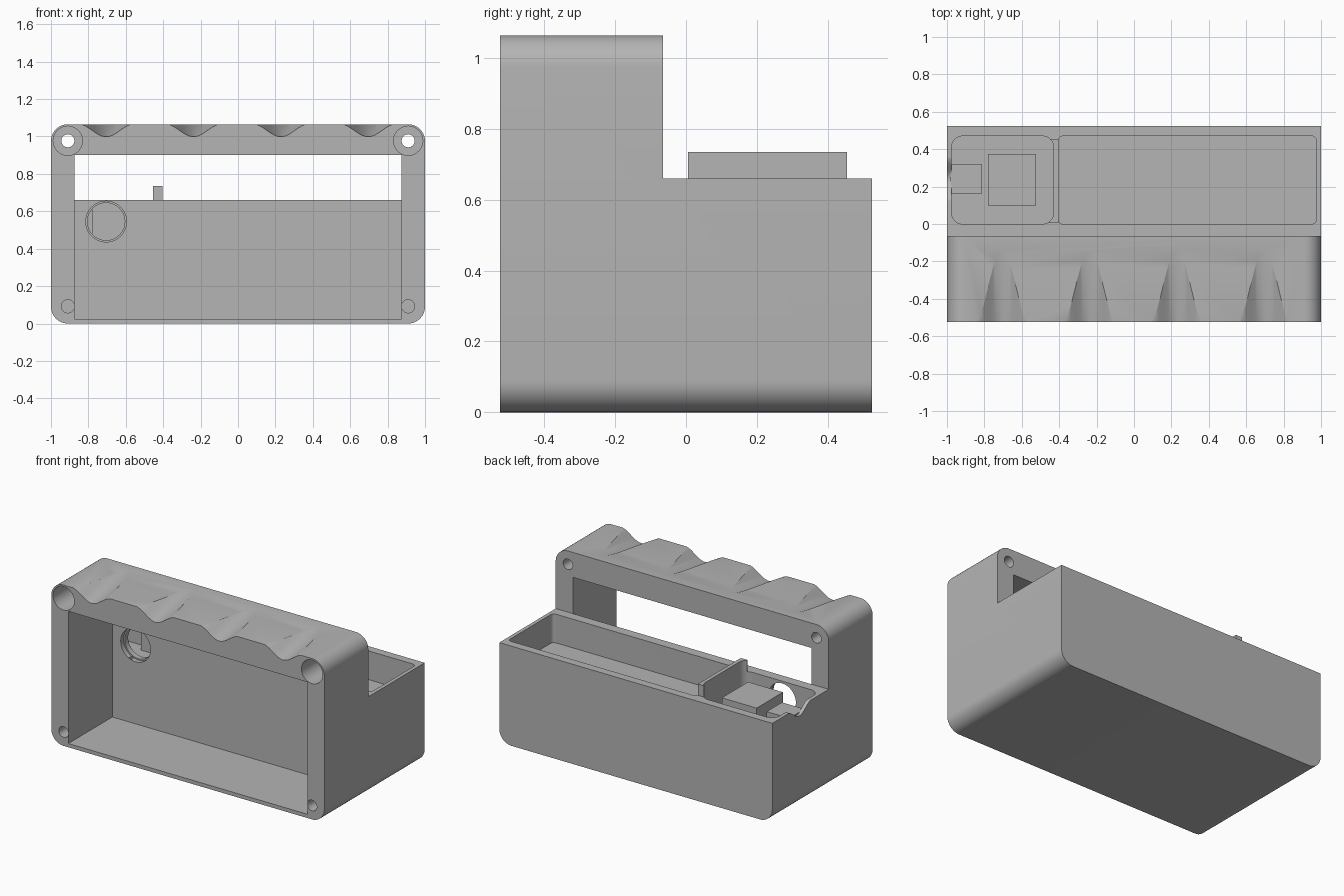
import bpy, bmesh, math
from mathutils import Vector

if "Cube" in bpy.data.objects:
    bpy.data.objects.remove(bpy.data.objects["Cube"], do_unlink=True)

grey = bpy.data.materials.new("light_grey")
grey.use_nodes = True
GREY = (0.46, 0.46, 0.46, 1)
grey.diffuse_color = GREY
grey.node_tree.nodes["Principled BSDF"].inputs["Base Color"].default_value = GREY


def prism(name, points, direction):
    """Extrude a closed outline of 3D points along a vector."""
    bm = bmesh.new()
    face = bm.faces.new([bm.verts.new(p) for p in points])
    out = bmesh.ops.extrude_face_region(bm, geom=[face])
    verts = [v for v in out["geom"] if isinstance(v, bmesh.types.BMVert)]
    bmesh.ops.translate(bm, verts=verts, vec=direction)
    bmesh.ops.recalc_face_normals(bm, faces=bm.faces)
    mesh = bpy.data.meshes.new(name)
    bm.to_mesh(mesh)
    bm.free()
    obj = bpy.data.objects.new(name, mesh)
    bpy.context.collection.objects.link(obj)
    mesh.materials.append(grey)
    return obj


def rounded(a0, a1, b0, b1, r, steps=10):
    """Outline of a rounded rectangle."""
    pts = []
    corners = [(a1 - r, b1 - r), (a0 + r, b1 - r), (a0 + r, b0 + r), (a1 - r, b0 + r)]
    for q, (a, b) in enumerate(corners):
        for i in range(steps + 1):
            t = math.pi / 2 * (q + i / steps)
            pts.append((a + r * math.cos(t), b + r * math.sin(t)))
    return pts


def box(name, x0, x1, y0, y1, z0, z1):
    base = [(x0, y0, z0), (x1, y0, z0), (x1, y1, z0), (x0, y1, z0)]
    return prism(name, base, (0, 0, z1 - z0))


def bore(name, x, z, r, y0, y1, sides=40):
    ring = [(x + r * math.cos(2 * math.pi * i / sides), y0,
             z + r * math.sin(2 * math.pi * i / sides)) for i in range(sides)]
    return prism(name, ring, (0, y1 - y0, 0))


def pocket(name, x0, x1, y0, y1, z0, r):
    return prism(name, [(x, y, z0) for x, y in rounded(x0, x1, y0, y1, r)], (0, 0, 1))


def bell(half, depth, steps=24):
    """Smooth dip outline, closed by a flat lid above it."""
    pts = []
    for i in range(steps + 1):
        u = -1 + 2 * i / steps
        pts.append((u * half, -depth * math.cos(u * math.pi / 2) ** 2))
    return pts + [(half, 0.1), (-half, 0.1)]


def cut(target, cutter):
    mod = target.modifiers.new("cut", "BOOLEAN")
    mod.operation = "DIFFERENCE"
    mod.solver = "EXACT"
    mod.object = cutter
    bpy.context.view_layer.objects.active = target
    bpy.ops.object.modifier_apply(modifier=mod.name)
    bpy.data.objects.remove(cutter, do_unlink=True)


FRONT, BACK, STEP = -0.525, 0.525, -0.065
TOP, DECK = 1.065, 0.66

# Main shell: rounded block, stepped down behind the handle
shell = prism("case_body", [(x, FRONT, z) for x, z in rounded(-1, 1, 0, TOP, 0.09)],
              (0, BACK - FRONT, 0))
cut(shell, box("step", -1.2, 1.2, STEP, 0.8, DECK, 1.4))

# Open front bay and the grip window above the rear wall
cut(shell, box("bay", -0.875, 0.875, -0.7, STEP, 0.025, 0.9))

# Rear compartments
cut(shell, pocket("long_tray", -0.405, 0.975, 0, 0.47, 0.47, 0.025))
cut(shell, pocket("small_tray", -0.975, -0.43, 0, 0.47, 0.43, 0.06))

# Round port between the bay and the small compartment
cut(shell, bore("port", -0.705, 0.545, 0.1, -0.2, 0.03))
cut(shell, bore("port_recess", -0.705, 0.545, 0.109, -0.2, -0.035))

# Corner screw holes: recessed through holes on top, blind ones below
for x in (-0.91, 0.91):
    cut(shell, bore("recess", x, 0.977, 0.078, -0.7, -0.2))
    cut(shell, bore("through_hole", x, 0.977, 0.035, -0.7, 0.1))
    cut(shell, bore("blind_hole", x, 0.092, 0.035, -0.7, -0.25))

# Sloping finger grooves in the handle
for x in (-0.705, -0.238, 0.229, 0.696):
    outline = [(x + u, FRONT - 0.01, TOP + w) for u, w in bell(0.15, 0.068)]
    cut(shell, prism("groove", outline, (0, 0.42, 0.072)))

# Cable notch in the side rim
outline = [(-1.1, 0.24 + u, DECK + 0.001 + w) for u, w in bell(0.125, 0.06)]
cut(shell, prism("notch", outline, (0.15, 0, 0)))

# Raised divider with flared ends between the compartments
divider = box("divider_wall", -0.455, -0.405, 0.005, 0.455, 0.45, 0.735)
cut(divider, pocket("curve", -0.975, -0.43, 0, 0.47, 0.3, 0.06))

# Block and small plug inside the compartment
block = box("inner_block", -0.78, -0.525, 0.1, 0.375, 0.42, 0.645)
plug = box("cable_plug", -0.98, -0.815, 0.16, 0.32, 0.42, 0.61)

for obj in (shell, divider, block, plug):
    bpy.ops.object.select_all(action="DESELECT")
    obj.select_set(True)
    bpy.context.view_layer.objects.active = obj
    bpy.ops.object.shade_smooth_by_angle(angle=math.radians(30))
